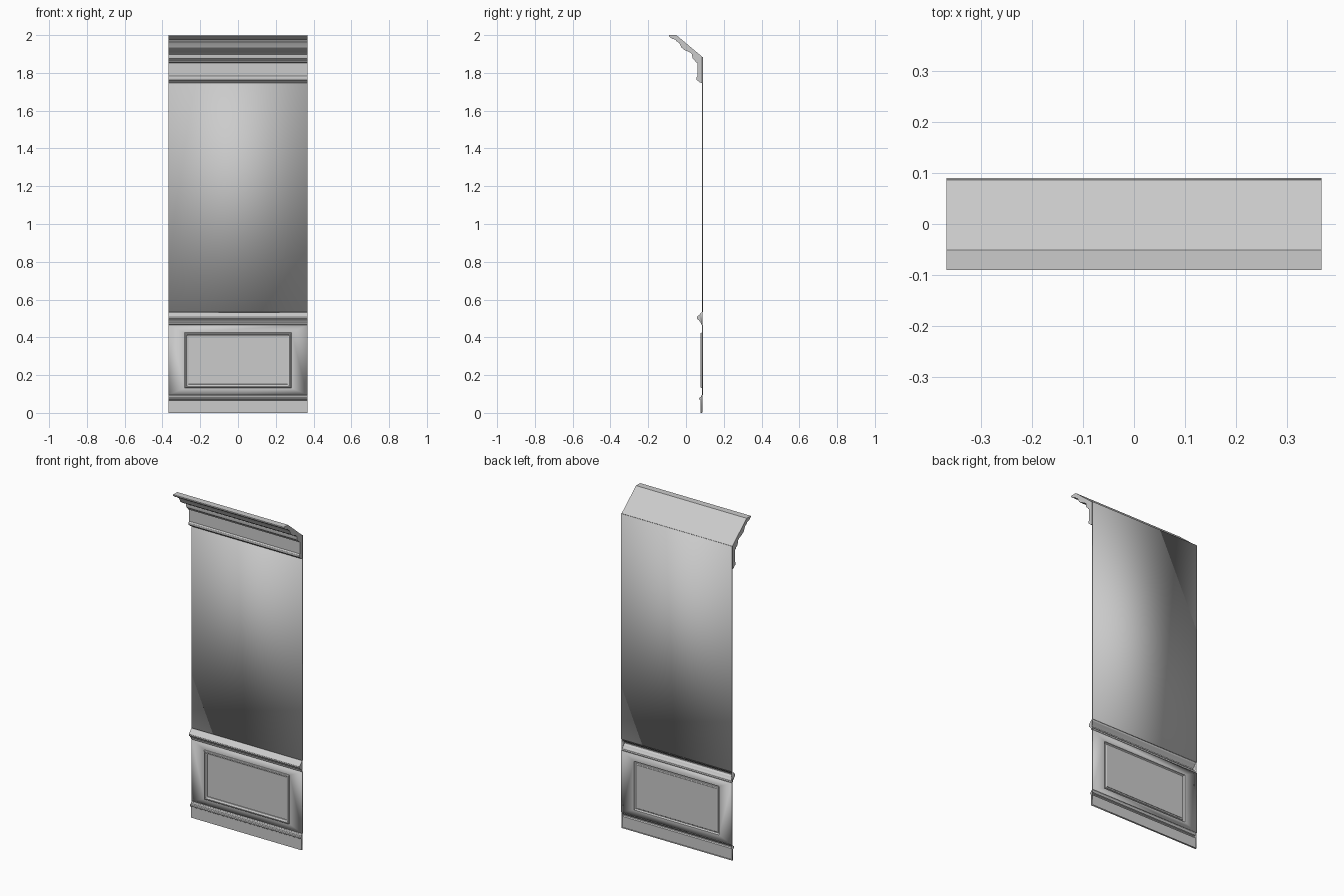
import bpy, bmesh

if "Cube" in bpy.data.objects:
    bpy.data.objects.remove(bpy.data.objects["Cube"])

W = 0.367      # half width
WALL = 0.086   # front face of the wall sheet
THICK = 0.004  # wall sheet thickness, towards the back


def finish(bm, name, shell):
    mesh = bpy.data.meshes.new(name)
    bm.to_mesh(mesh)
    bm.free()
    ob = bpy.data.objects.new(name, mesh)
    bpy.context.collection.objects.link(ob)
    if shell:
        mod = ob.modifiers.new("thickness", 'SOLIDIFY')
        mod.thickness = THICK
        mod.offset = -1
    bpy.ops.object.select_all(action='DESELECT')
    ob.select_set(True)
    bpy.context.view_layer.objects.active = ob
    bpy.ops.object.shade_smooth_by_angle(angle=0.45)
    return ob


def extrude_profile(name, pts, closed=False, caps=True, shell=True):
    """Run a (y, z) profile, listed from bottom to top, across the width."""
    bm = bmesh.new()
    left = [bm.verts.new((-W, y, z)) for y, z in pts]
    right = [bm.verts.new((W, y, z)) for y, z in pts]
    n = len(pts)
    for i in range(n if closed else n - 1):
        j = (i + 1) % n
        bm.faces.new((left[i], right[i], right[j], left[j]))
    if caps:
        bm.faces.new(left)
        bm.faces.new(right[::-1])
    return finish(bm, name, shell)


# Skirting board with a small cap moulding
extrude_profile("skirting_board", [
    (WALL, 0), (0.077, 0), (0.077, 0.066), (0.071, 0.070), (0.069, 0.076),
    (0.071, 0.082), (0.078, 0.085), (0.081, 0.092), (WALL, 0.096)])

# Chair rail
extrude_profile("chair_rail", [
    (WALL, 0.466), (0.079, 0.470), (0.078, 0.477), (0.072, 0.484),
    (0.069, 0.490), (0.063, 0.494), (0.058, 0.500), (0.058, 0.507),
    (0.062, 0.513), (0.070, 0.518), (0.077, 0.528), (WALL, 0.534)])

# Plain upper wall
extrude_profile("upper_wall", [(WALL, 0.534), (WALL, 1.885)], caps=False)

# Cornice: solid, with sloping back
extrude_profile("cornice", [
    (WALL, 1.746), (0.072, 1.750), (0.066, 1.757), (0.057, 1.762),
    (0.055, 1.770), (0.056, 1.777), (0.061, 1.783), (0.061, 1.853),
    (0.052, 1.857), (0.049, 1.864), (0.042, 1.869), (0.035, 1.876),
    (0.033, 1.886), (0.033, 1.897), (0.024, 1.906), (0.008, 1.914),
    (-0.010, 1.922), (-0.024, 1.934), (-0.030, 1.948), (-0.037, 1.960),
    (-0.050, 1.967), (-0.056, 1.976), (-0.072, 1.980), (-0.083, 1.987),
    (-0.090, 1.993), (-0.090, 2.0), (-0.051, 2.0), (WALL, 1.885)],
    closed=True, shell=False)

# Lower wall with raised rectangular panel moulding, as nested rings
rings = [(W, 0.096, 0.466, WALL)]
for inset, y in [(0, WALL), (0.001, 0.080), (0.005, 0.076), (0.010, 0.076),
                 (0.014, 0.081), (0.020, 0.083), (0.021, WALL)]:
    rings.append((0.283 - inset, 0.131 + inset, 0.425 - inset, y))
bm = bmesh.new()
loops = [[bm.verts.new((x, y, z)) for x, z in
          ((-h, z0), (h, z0), (h, z1), (-h, z1))] for h, z0, z1, y in rings]
for a, b in zip(loops, loops[1:]):
    for i in range(4):
        j = (i + 1) % 4
        bm.faces.new((a[i], a[j], b[j], b[i]))
bm.faces.new(loops[-1])
finish(bm, "panelled_lower_wall", True)
